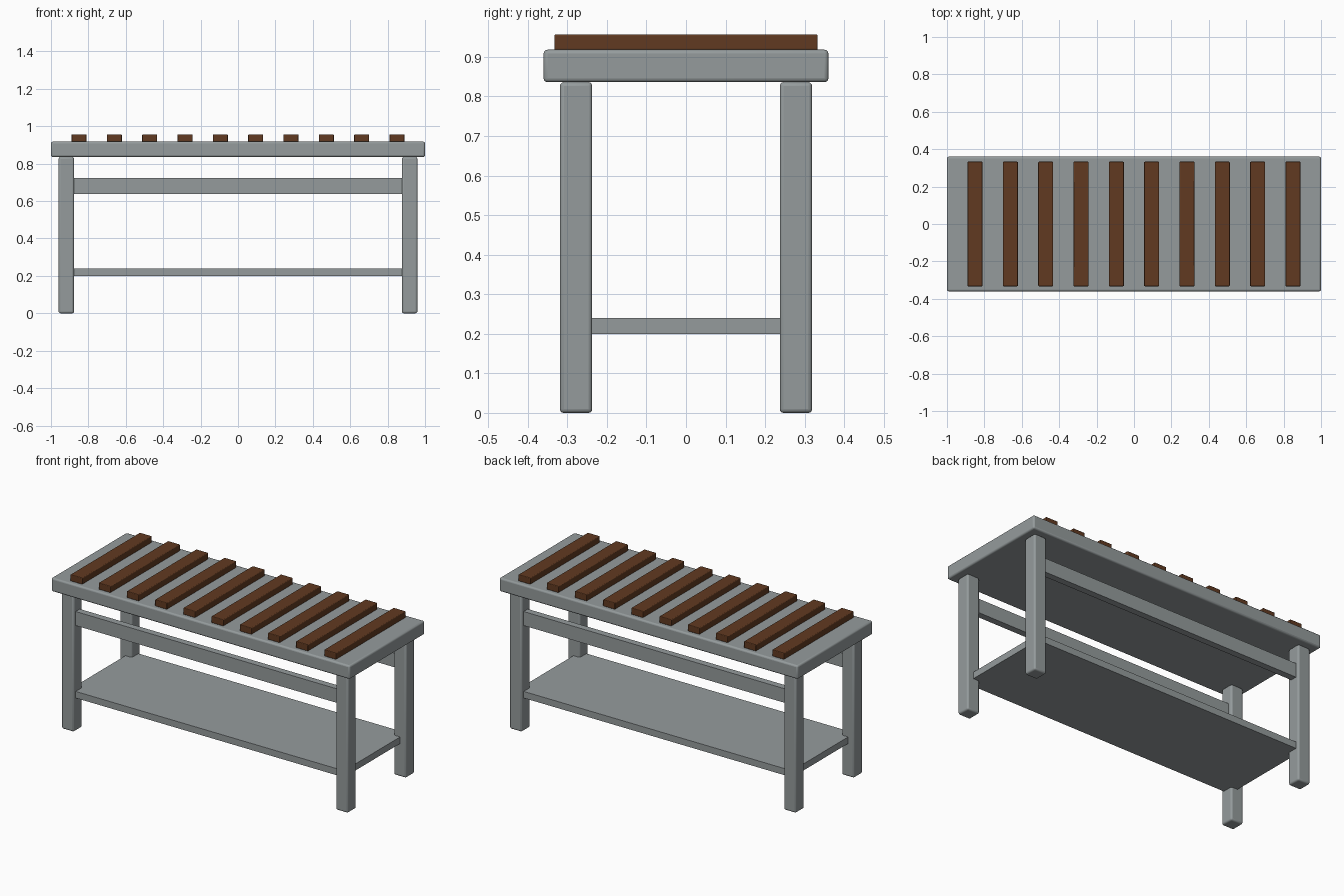
import bpy

if "Cube" in bpy.data.objects:
    bpy.data.objects.remove(bpy.data.objects["Cube"], do_unlink=True)


def make_material(name, color):
    mat = bpy.data.materials.new(name)
    mat.use_nodes = True
    mat.diffuse_color = color
    mat.node_tree.nodes["Principled BSDF"].inputs["Base Color"].default_value = color
    return mat


grey = make_material("painted grey", (0.30, 0.33, 0.335, 1))
brown = make_material("brown wood", (0.12, 0.042, 0.015, 1))


def board(name, center, size, mat, bevel=0.0):
    """Box with optionally rounded edges."""
    bpy.ops.mesh.primitive_cube_add(size=1, location=center)
    obj = bpy.context.object
    obj.name = obj.data.name = name
    obj.scale = size
    bpy.ops.object.transform_apply(location=False, rotation=False, scale=True)
    obj.data.materials.append(mat)
    if bevel:
        mod = obj.modifiers.new("rounded edges", "BEVEL")
        mod.width = bevel
        mod.segments = 3
        bpy.ops.object.shade_smooth_by_angle()
    return obj


# Table top and lower shelf
board("table_top", (0, 0, 0.877), (2, 0.72, 0.082), grey, 0.01)
board("lower_shelf", (0, 0, 0.22), (1.84, 0.6, 0.04), grey)

# Legs and long rails
for y, end in ((-1, "front"), (1, "back")):
    for x, side in ((1, "left"), (-1, "right")):
        board(f"{end}_{side}_leg", (x * 0.918, y * 0.278, 0.418),
              (0.082, 0.082, 0.836), grey, 0.01)
    board(f"{end}_rail", (0, y * 0.28, 0.681), (1.84, 0.04, 0.085), grey)

# Slats laid across the top
count = 10
for i in range(count):
    x = -0.85 + 1.7 * i / (count - 1)
    board(f"slat_{i + 1}", (x, 0, 0.937), (0.08, 0.666, 0.04), brown, 0.004)
